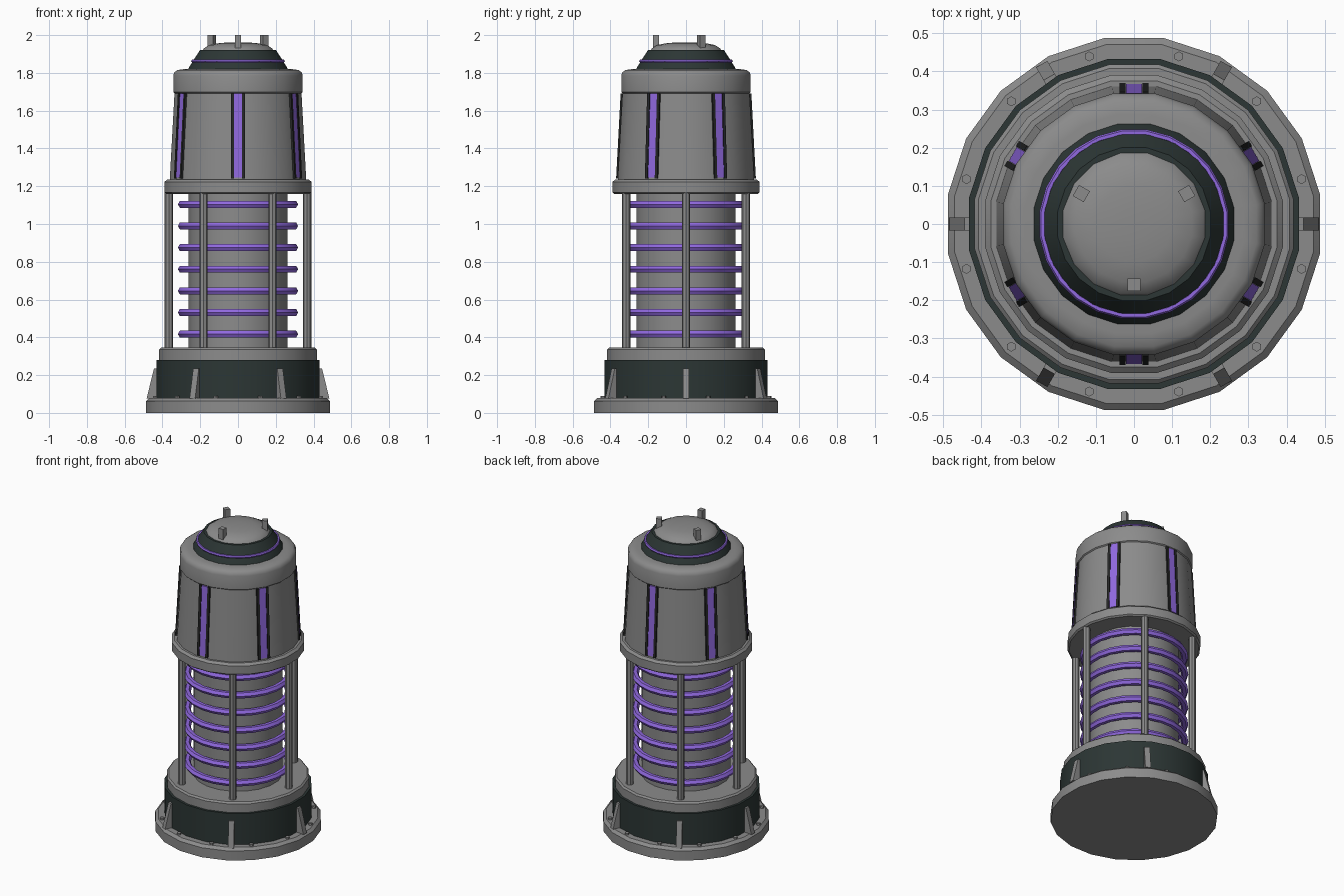
import bpy
import bmesh
from math import cos, sin, pi, radians
from mathutils import Matrix

cube = bpy.data.objects.get("Cube")
if cube:
    bpy.data.objects.remove(cube, do_unlink=True)

SIDES = 20


def make_material(name, rgb):
    mat = bpy.data.materials.new(name)
    mat.use_nodes = True
    mat.diffuse_color = (*rgb, 1)
    mat.node_tree.nodes["Principled BSDF"].inputs["Base Color"].default_value = (*rgb, 1)
    return mat


GREY = make_material("metal grey", (0.26, 0.26, 0.26))
DARK = make_material("dark green grey", (0.025, 0.037, 0.035))
BLACK = make_material("trim black", (0.018, 0.019, 0.019))
PURPLE = make_material("glow purple", (0.28, 0.14, 0.74))


def finish(name, bm, mat, smooth=True):
    bmesh.ops.recalc_face_normals(bm, faces=bm.faces)
    mesh = bpy.data.meshes.new(name)
    bm.to_mesh(mesh)
    bm.free()
    mesh.materials.append(mat)
    obj = bpy.data.objects.new(name, mesh)
    bpy.context.collection.objects.link(obj)
    if smooth:
        bpy.ops.object.select_all(action='DESELECT')
        obj.select_set(True)
        bpy.context.view_layer.objects.active = obj
        bpy.ops.object.shade_smooth_by_angle(angle=radians(35))
    return obj


def lathe(name, profile, mat, sides=SIDES, closed=False):
    """Turn an (r, z) profile round z; open profiles are capped."""
    bm = bmesh.new()
    rings = []
    for r, z in profile:
        angles = [2 * pi * (i + 0.5) / sides for i in range(sides)]
        rings.append([bm.verts.new((r * cos(a), r * sin(a), z)) for a in angles])
    pairs = list(zip(rings, rings[1:]))
    if closed:
        pairs.append((rings[-1], rings[0]))
    for low, high in pairs:
        for i in range(sides):
            j = (i + 1) % sides
            bm.faces.new((low[i], low[j], high[j], high[i]))
    if not closed:
        bm.faces.new(rings[0])
        bm.faces.new(rings[-1])
    return finish(name, bm, mat)


def hoop(name, radius, thickness, z, mat):
    section = [(radius + thickness * cos(k * pi / 3), z + thickness * sin(k * pi / 3))
               for k in range(6)]
    return lathe(name, section, mat, 24, closed=True)


def fins(name, outline, width, degrees, mat, shift=0):
    """Extrude an (r, z) outline sideways and repeat it at each angle."""
    bm = bmesh.new()
    for deg in degrees:
        turn = Matrix.Rotation(radians(deg), 3, 'Z')
        near, far = [[bm.verts.new(turn @ Matrix.Translation((r, shift + s, z)).translation)
                      for r, z in outline] for s in (-width / 2, width / 2)]
        bm.faces.new(near)
        bm.faces.new(far)
        for i in range(len(outline)):
            j = (i + 1) % len(outline)
            bm.faces.new((near[i], near[j], far[j], far[i]))
    return finish(name, bm, mat, smooth=False)


def posts(name, radius, ring, low, high, sides, degrees, mat):
    bm = bmesh.new()
    for deg in degrees:
        spot = Matrix.Translation((ring * cos(radians(deg)), ring * sin(radians(deg)),
                                   (low + high) / 2))
        bmesh.ops.create_cone(bm, cap_ends=True, segments=sides, radius1=radius,
                              radius2=radius, depth=high - low, matrix=spot)
    return finish(name, bm, mat)


SIXTHS = range(0, 360, 60)
BETWEEN = range(30, 390, 60)

# Base with its drum, gussets and bolts
lathe("base_plate", [(0.494, 0), (0.494, 0.062), (0.476, 0.078)], GREY)
lathe("base_drum", [(0.438, 0.07), (0.438, 0.28)], DARK)
lathe("drum_lid", [(0.423, 0.28), (0.423, 0.335), (0.413, 0.345)], GREY)
fins("base_gussets", [(0.42, 0.075), (0.484, 0.075), (0.445, 0.235), (0.42, 0.235)],
     0.034, SIXTHS, GREY)
posts("base_bolts", 0.013, 0.455, 0.07, 0.09, 6, range(15, 375, 30), GREY)

# Core with glowing hoops inside a cage of rods
lathe("core", [(0.265, 0.34), (0.265, 1.17)], GREY)
for i in range(7):
    hoop(f"core_hoop_{i + 1}", 0.3, 0.021, 0.417 + i * 0.1145, PURPLE)
posts("cage_rods", 0.022, 0.366, 0.34, 1.17, 8, SIXTHS, GREY)

# Tapered upper housing
lathe("collar", [(0.385, 1.16), (0.395, 1.168), (0.395, 1.222), (0.38, 1.235)], GREY)
lathe("upper_housing", [(0.366, 1.23), (0.34, 1.7)], GREY)
lathe("housing_cap", [(0.338, 1.69), (0.347, 1.698), (0.347, 1.785), (0.341, 1.803),
                      (0.325, 1.815), (0.29, 1.82)], GREY)

# Light slots: a glowing strip between two dark rails
strip = [(0.345, 1.245), (0.367, 1.245), (0.343, 1.69), (0.32, 1.69)]
rail = [(0.345, 1.24), (0.37, 1.24), (0.346, 1.692), (0.32, 1.692)]
fins("light_strips", strip, 0.042, BETWEEN, PURPLE)
for side, shift in (("left", 0.03), ("right", -0.03)):
    fins(f"strip_rails_{side}", rail, 0.016, BETWEEN, BLACK, shift)

# Crown with its glowing hoop, dome and pins
lathe("crown", [(0.268, 1.815), (0.262, 1.83), (0.24, 1.865), (0.203, 1.922)], DARK)
hoop("crown_hoop", 0.241, 0.009, 1.862, PURPLE)
lathe("crown_dome", [(0.192, 1.918), (0.184, 1.93), (0.155, 1.948), (0.1, 1.958),
                     (0.04, 1.962)], GREY, 16)
fins("crown_pins", [(0.143, 1.93), (0.176, 1.93), (0.176, 2.0), (0.143, 2.0)],
     0.033, (30, 150, 270), GREY)
